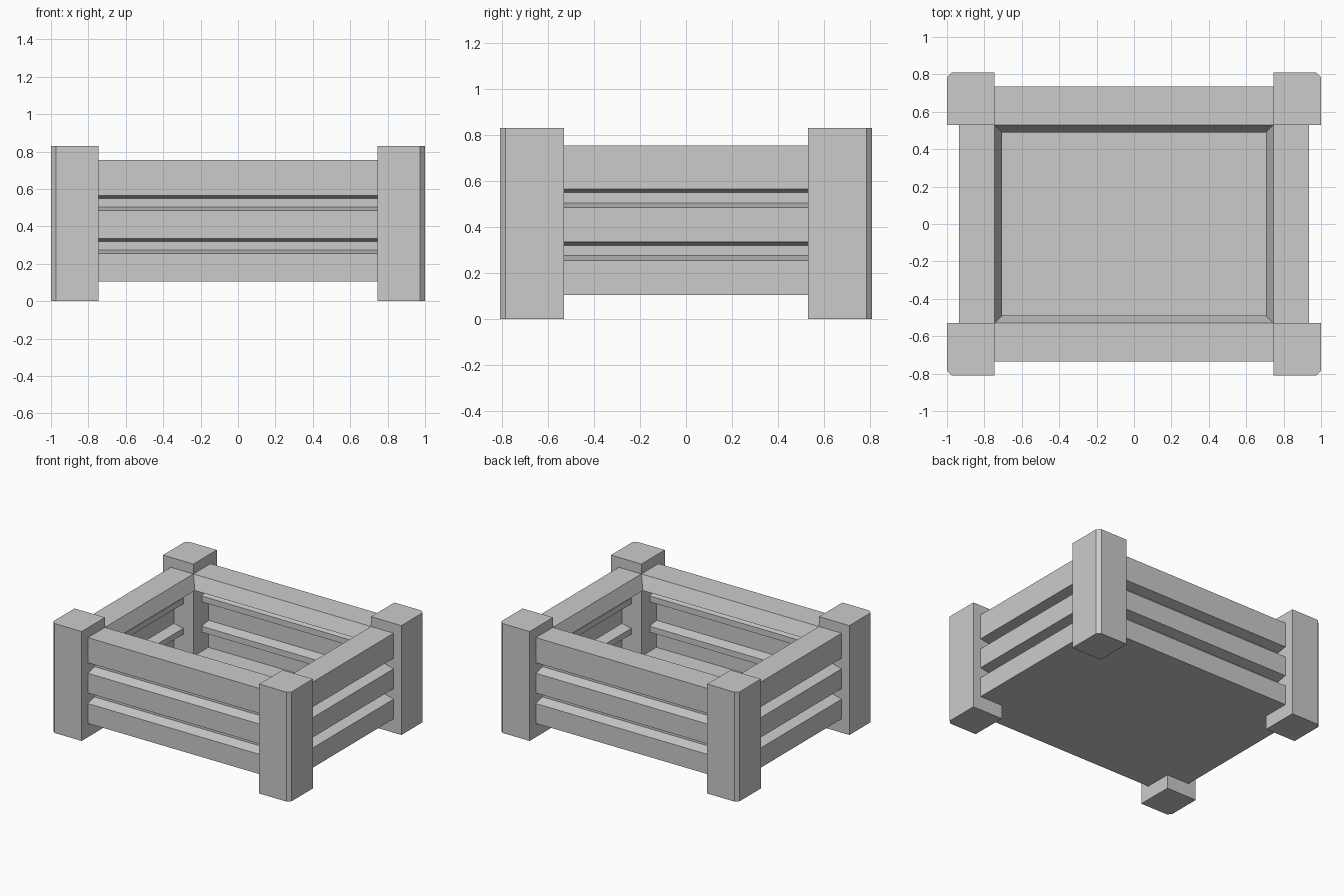
import bpy
import bmesh
from math import pi
from mathutils import Matrix, Vector

cube = bpy.data.objects.get("Cube")
if cube:
    bpy.data.objects.remove(cube)

grey = bpy.data.materials.new("light_grey")
grey.use_nodes = True
colour = (0.6, 0.6, 0.6, 1)
grey.diffuse_color = colour
grey.node_tree.nodes["Principled BSDF"].inputs["Base Color"].default_value = colour

POST_X, POST_Y = 0.745, 0.53      # inner corner of the posts
OUT_X, OUT_Y = 0.935, 0.735       # outer faces of the walls
BASE, TOP = 0.105, 0.755


def loft(name, ring_a, ring_b):
    """Closed solid between two matching rings of points."""
    bm = bmesh.new()
    a = [bm.verts.new(p) for p in ring_a]
    b = [bm.verts.new(p) for p in ring_b]
    bm.faces.new(a)
    bm.faces.new(b[::-1])
    for i in range(len(a)):
        j = (i + 1) % len(a)
        bm.faces.new((a[i], b[i], b[j], a[j]))
    bmesh.ops.recalc_face_normals(bm, faces=bm.faces)
    mesh = bpy.data.meshes.new(name)
    bm.to_mesh(mesh)
    bm.free()
    mesh.materials.append(grey)
    obj = bpy.data.objects.new(name, mesh)
    bpy.context.collection.objects.link(obj)
    return obj


def wall(name, half, inner, outer, turn):
    """Slatted wall: thin grooved shell under a thick rail with a sloped lip."""
    skin, groove, lip = 0.025, 0.08, 0.04
    deep = outer - groove
    outside = [(outer, BASE)]
    for z in (0.255, 0.485):
        outside += [(outer, z), (deep, z + 0.02), (deep, z + 0.065), (outer, z + 0.08)]
    inside = [(v - skin, z) for v, z in reversed(outside)]
    rail = [(outer, TOP), (inner, TOP), (inner - lip, TOP - 0.1), (outer - skin, TOP - 0.1)]
    profile = outside + rail + inside
    rot = Matrix.Rotation(turn, 3, 'Z')

    def ring(side):
        # the lip is mitred where it runs past the posts
        return [rot @ Vector((side * (half + min(v - inner, 0)), v, z)) for v, z in profile]

    return loft(name, ring(-1), ring(1))


# Four walls
wall("back_wall", POST_X, POST_Y, OUT_Y, 0)
wall("front_wall", POST_X, POST_Y, OUT_Y, pi)
wall("left_wall", POST_Y, POST_X, OUT_X, -pi / 2)
wall("right_wall", POST_Y, POST_X, OUT_X, pi / 2)

# Corner posts with the outer edge chamfered
c = 0.026
plan = [(POST_X, POST_Y), (1, POST_Y), (1, 0.81 - c), (1 - c, 0.81), (POST_X, 0.81)]
for side, sx in (("left", 1), ("right", -1)):
    for end, sy in (("front", -1), ("back", 1)):
        loft(f"{end}_{side}_post",
             [(sx * x, sy * y, 0) for x, y in plan],
             [(sx * x, sy * y, 0.83) for x, y in plan])

# Floor, notched round the posts
corner = [(OUT_X, POST_Y), (POST_X, POST_Y), (POST_X, OUT_Y)]
outline = []
for sx, sy in ((1, 1), (-1, 1), (-1, -1), (1, -1)):
    pts = corner if sx == sy else corner[::-1]
    outline += [(sx * x, sy * y) for x, y in pts]
loft("floor", [(x, y, BASE) for x, y in outline],
     [(x, y, BASE + 0.025) for x, y in outline])
